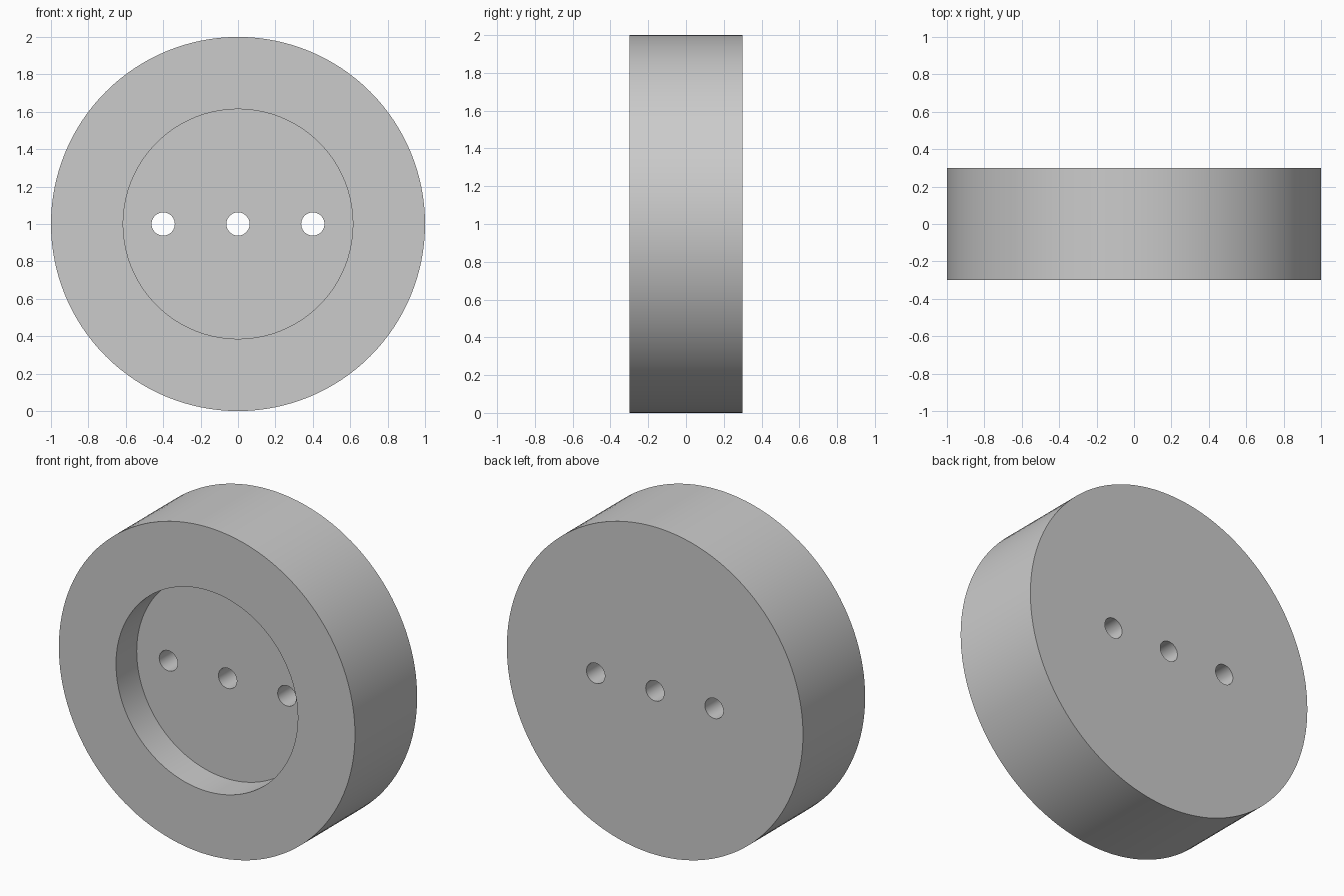
import bpy
from math import pi

if "Cube" in bpy.data.objects:
    bpy.data.objects.remove(bpy.data.objects["Cube"], do_unlink=True)

grey = bpy.data.materials.new("plain grey")
grey.use_nodes = True
colour = (0.6, 0.6, 0.6, 1)
grey.diffuse_color = colour
grey.node_tree.nodes["Principled BSDF"].inputs["Base Color"].default_value = colour


def cylinder(name, radius, front, back, x=0, sides=128):
    """Cylinder lying along y, from front to back."""
    bpy.ops.mesh.primitive_cylinder_add(
        vertices=sides, radius=radius, depth=back - front,
        location=(x, (front + back) / 2, 1), rotation=(pi / 2, 0, 0))
    obj = bpy.context.object
    obj.name = name
    obj.data.materials.append(grey)
    return obj


# Thick round body
body = cylinder("wheel_body", 1, -0.3, 0.3)

# Front recess and the row of through holes
cutters = [cylinder("recess_cutter", 0.614, -0.5, -0.1)]
for name, x in (("right", -0.4), ("centre", 0), ("left", 0.4)):
    cutters.append(cylinder(name + "_hole_cutter", 0.062, -0.4, 0.5, x, 48))

for cutter in cutters:
    cut = body.modifiers.new(cutter.name, "BOOLEAN")
    cut.operation = "DIFFERENCE"
    cut.solver = "EXACT"
    cut.object = cutter

# Apply the cuts, then drop the cutters
bpy.ops.object.select_all(action="DESELECT")
body.select_set(True)
bpy.context.view_layer.objects.active = body
for cutter in cutters:
    bpy.ops.object.modifier_apply(modifier=cutter.name)
    bpy.data.objects.remove(cutter, do_unlink=True)

bpy.ops.object.shade_smooth_by_angle(angle=pi / 6)
